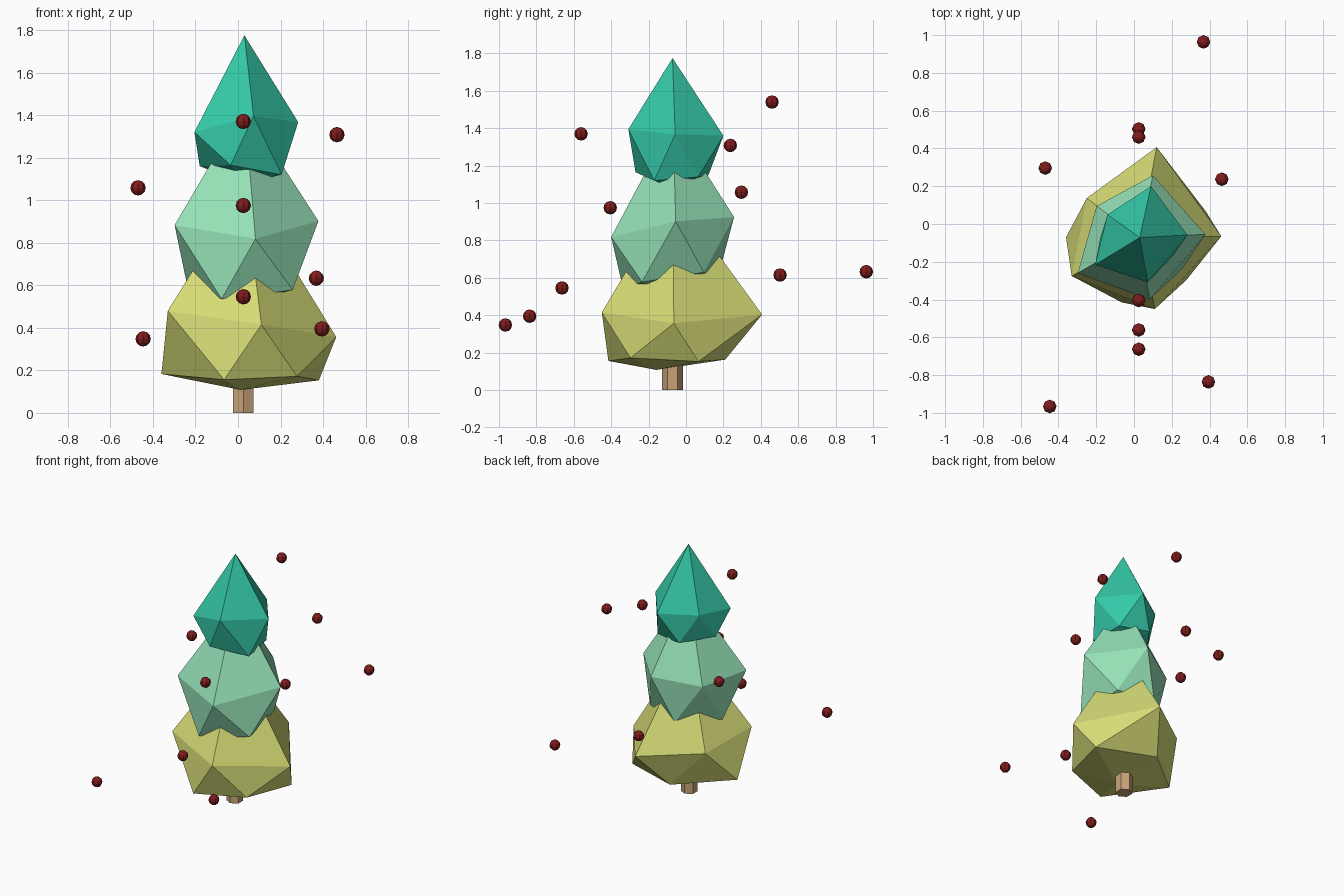
import bpy, bmesh
from mathutils import Vector

CX, CY = 0.025, -0.072  # tree axis


def material(name, rgb):
    m = bpy.data.materials.new(name)
    m.diffuse_color = (*rgb, 1)
    return m


def finish(bm, name, mat):
    bmesh.ops.recalc_face_normals(bm, faces=bm.faces[:])
    me = bpy.data.meshes.new(name)
    bm.to_mesh(me)
    bm.free()
    me.materials.append(mat)
    ob = bpy.data.objects.new(name, me)
    bpy.context.collection.objects.link(ob)
    return ob


def foliage(name, apex, upper, lower, base, mat):
    """Stretched, irregular icosahedron: apex, two staggered rings, base."""
    bm = bmesh.new()
    top, bottom = bm.verts.new(apex), bm.verts.new(base)
    u = [bm.verts.new(p) for p in upper]
    l = [bm.verts.new(p) for p in lower]
    for i in range(5):
        j = (i + 1) % 5
        for f in ((top, u[i], u[j]), (u[i], l[i], u[j]),
                  (u[j], l[i], l[j]), (bottom, l[j], l[i])):
            bm.faces.new(f)
    return finish(bm, name, mat)


yellow = material("yellow_green", (0.67, 0.71, 0.18))
mint = material("mint", (0.30, 0.75, 0.47))
teal = material("teal", (0.035, 0.58, 0.39))
bark = material("bark", (0.58, 0.37, 0.19))
red = material("red", (0.22, 0.012, 0.012))

# Rings run counter-clockwise from the right-hand side
foliage("lower_foliage", (0.03, -0.07, 1.06),
        [(0.462, -0.065, 0.357), (0.12, 0.407, 0.404), (-0.25, 0.137, 0.42),
         (-0.33, -0.275, 0.48), (0.11, -0.45, 0.415)],
        [(0.38, 0.067, 0.153), (-0.02, 0.21, 0.163), (-0.36, -0.07, 0.183),
         (-0.065, -0.415, 0.156), (0.277, -0.297, 0.172)],
        (0.012, -0.158, 0.108), yellow)

foliage("middle_foliage", (0.03, -0.07, 1.44),
        [(0.378, -0.055, 0.902), (0.10, 0.257, 0.925), (-0.198, 0.095, 0.87),
         (-0.298, -0.26, 0.883), (0.082, -0.40, 0.818)],
        [(0.22, 0.095, 0.63), (-0.03, 0.17, 0.60), (-0.235, -0.08, 0.58),
         (-0.077, -0.335, 0.536), (0.257, -0.235, 0.578)],
        (0.03, -0.07, 0.52), mint)

foliage("top_foliage", (0.03, -0.072, 1.775),
        [(0.283, -0.058, 1.367), (0.09, 0.2, 1.36), (-0.14, 0.05, 1.35),
         (-0.205, -0.215, 1.32), (0.073, -0.308, 1.395)],
        [(0.18, 0.065, 1.14), (-0.03, 0.12, 1.15), (-0.18, -0.08, 1.16),
         (-0.035, -0.27, 1.165), (0.205, -0.17, 1.12)],
        (0.03, -0.07, 1.08), teal)

# Trunk
bm = bmesh.new()
bmesh.ops.create_cone(bm, cap_ends=True, segments=6, radius1=0.055, radius2=0.055, depth=0.25)
bmesh.ops.translate(bm, verts=bm.verts[:], vec=(CX, CY, 0.125))
finish(bm, "trunk", bark)

# Floating round baubles
baubles = [(0.025, -0.561, 1.37), (0.025, 0.46, 1.54), (0.465, 0.237, 1.308),
           (-0.47, 0.296, 1.058), (0.025, -0.405, 0.975), (0.368, 0.964, 0.633),
           (0.025, 0.503, 0.615), (0.025, -0.663, 0.546), (0.394, -0.836, 0.395),
           (-0.446, -0.966, 0.348)]
for i, p in enumerate(baubles):
    bm = bmesh.new()
    bmesh.ops.create_uvsphere(bm, u_segments=8, v_segments=6, radius=0.036)
    bmesh.ops.translate(bm, verts=bm.verts[:], vec=Vector(p))
    finish(bm, f"bauble_{i + 1}", red)
